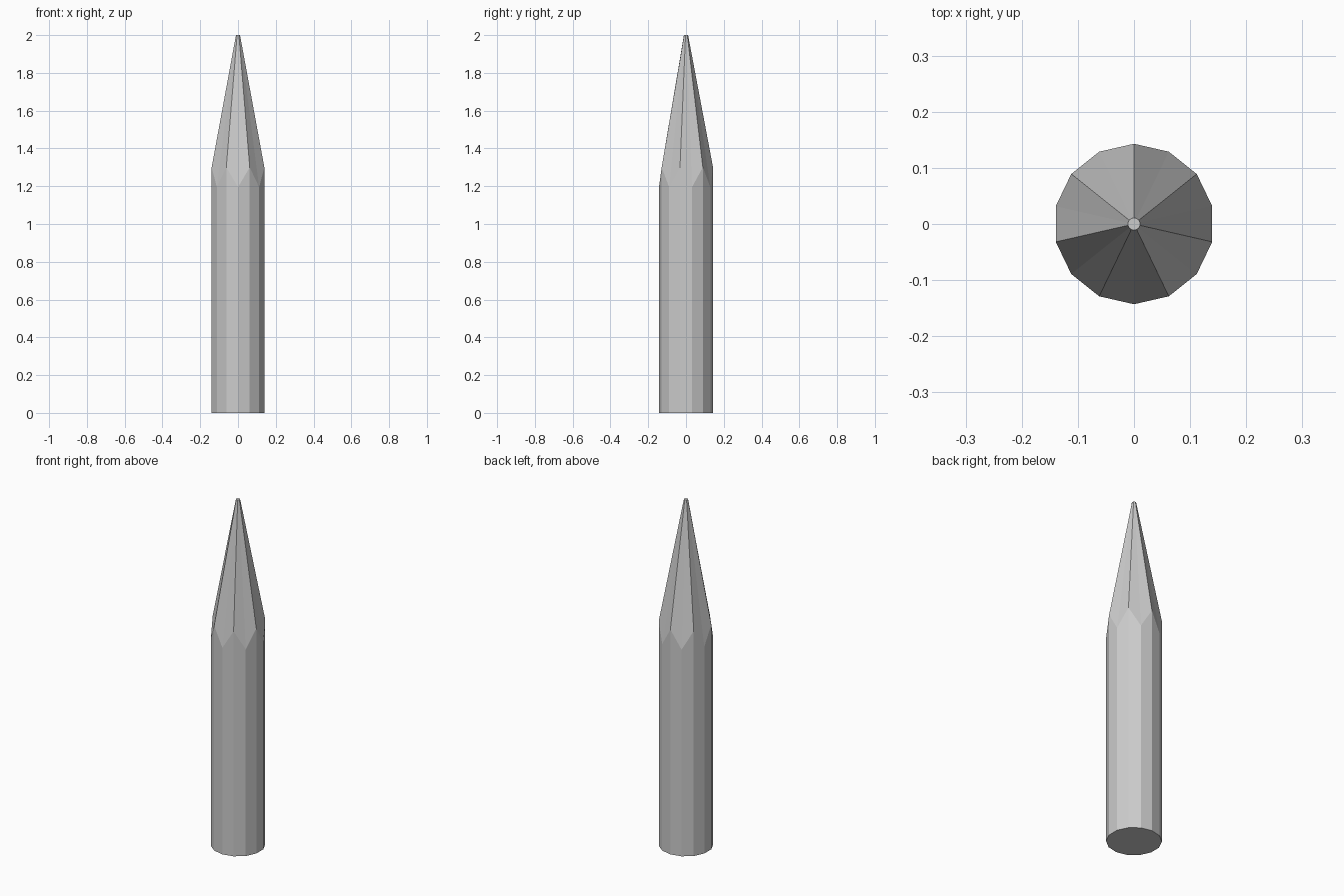
import bpy, bmesh, math

if "Cube" in bpy.data.objects:
    bpy.data.objects.remove(bpy.data.objects["Cube"])

SIDES = 14
R, R_TIP = 0.143, 0.011

bm = bmesh.new()


def ring(radius, z_ridge, z_valley):
    """Ring of vertices; every second one can sit at a different height."""
    verts = []
    for i in range(SIDES):
        a = math.pi / 2 + i * 2 * math.pi / SIDES
        z = z_valley if i % 2 else z_ridge
        verts.append(bm.verts.new((radius * math.cos(a), radius * math.sin(a), z)))
    return verts


# Shaft base, zigzag sharpening line, blunt point
rings = [ring(R, 0, 0), ring(R, 1.3, 1.195), ring(R_TIP, 2.0, 2.0)]
for low, high in zip(rings, rings[1:]):
    for i in range(SIDES):
        j = (i + 1) % SIDES
        bm.faces.new((low[i], low[j], high[j], high[i]))

# End caps
bm.faces.new(rings[0][::-1])
bm.faces.new(rings[-1])
bmesh.ops.recalc_face_normals(bm, faces=bm.faces[:])

mesh = bpy.data.meshes.new("sharpened_stake")
bm.to_mesh(mesh)
bm.free()
stake = bpy.data.objects.new("sharpened_stake", mesh)
bpy.context.collection.objects.link(stake)
